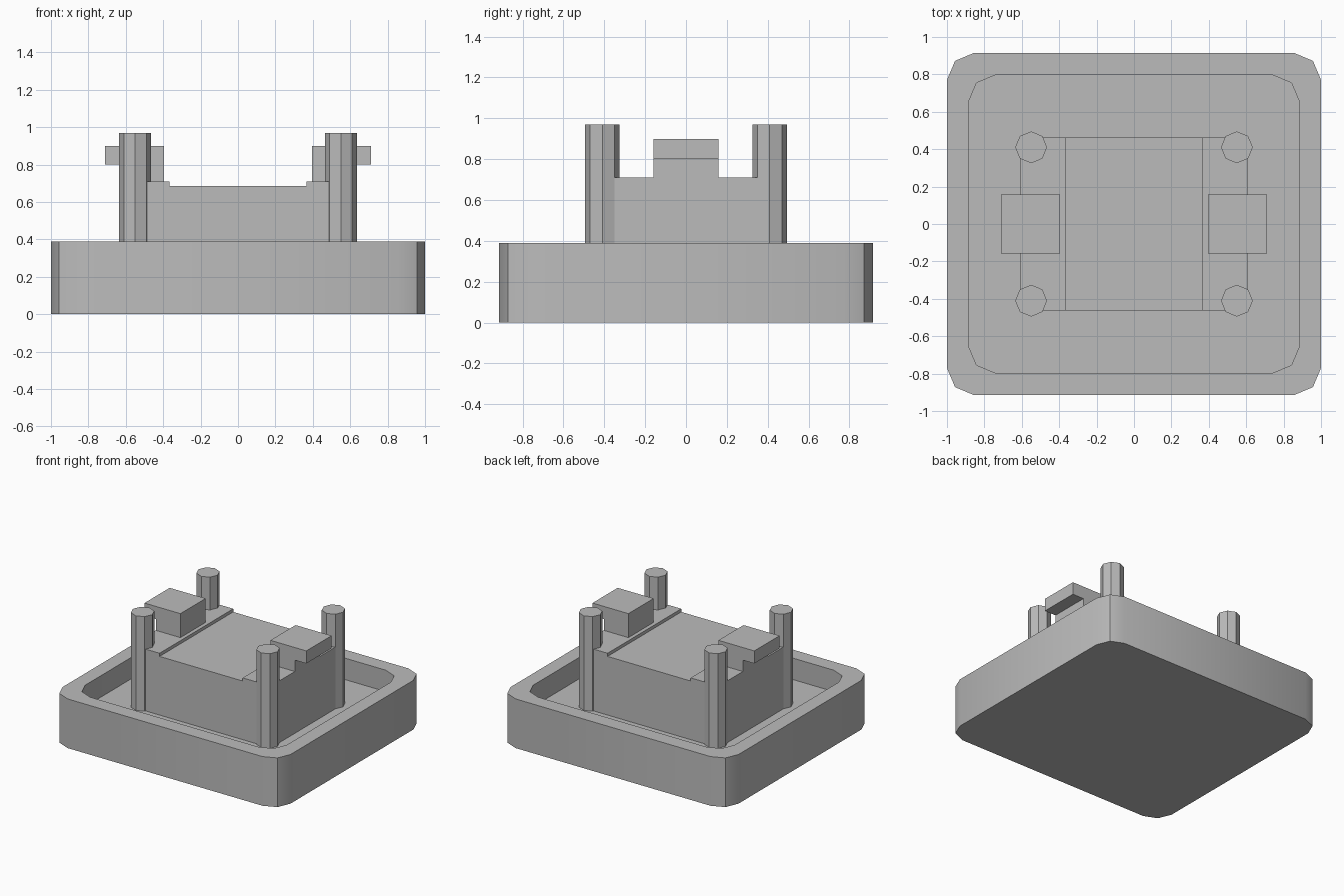
import bpy
import bmesh
import math

cube = bpy.data.objects.get("Cube")
if cube:
    bpy.data.objects.remove(cube, do_unlink=True)

grey = bpy.data.materials.new("plain grey")
grey.use_nodes = True
GREY = (0.5, 0.5, 0.5, 1)
grey.diffuse_color = GREY
grey.node_tree.nodes["Principled BSDF"].inputs["Base Color"].default_value = GREY

FLOOR, RIM = 0.22, 0.39


def finish(name, bm):
    bmesh.ops.recalc_face_normals(bm, faces=bm.faces)
    mesh = bpy.data.meshes.new(name)
    bm.to_mesh(mesh)
    bm.free()
    mesh.materials.append(grey)
    obj = bpy.data.objects.new(name, mesh)
    bpy.context.collection.objects.link(obj)
    return obj


def rounded_ring(bm, hx, hy, z):
    """Rectangle whose corners are rounded with two segments."""
    corner = [(hx, hy - 0.145), (hx - 0.043, hy - 0.043), (hx - 0.145, hy)]
    points = []
    for sx, sy in ((1, 1), (-1, 1), (-1, -1), (1, -1)):
        part = corner if sx * sy > 0 else corner[::-1]
        points += [(sx * x, sy * y) for x, y in part]
    return [bm.verts.new((x, y, z)) for x, y in points]


def extruded_profile(name, profile, half_y):
    """Extrude an x-z outline along y."""
    bm = bmesh.new()
    face = bm.faces.new([bm.verts.new((x, -half_y, z)) for x, z in profile])
    out = bmesh.ops.extrude_face_region(bm, geom=[face])["geom"]
    verts = [v for v in out if isinstance(v, bmesh.types.BMVert)]
    bmesh.ops.translate(bm, verts=verts, vec=(0, 2 * half_y, 0))
    return finish(name, bm)


# Tray: outer wall, flat rim, inner wall and sunken floor
bm = bmesh.new()
rings = [rounded_ring(bm, 1, 0.915, 0), rounded_ring(bm, 1, 0.915, RIM),
         rounded_ring(bm, 0.885, 0.797, RIM), rounded_ring(bm, 0.885, 0.797, FLOOR)]
for low, high in zip(rings, rings[1:]):
    for i in range(len(low)):
        j = (i + 1) % len(low)
        bm.faces.new((low[i], low[j], high[j], high[i]))
bm.faces.new(rings[0])
bm.faces.new(rings[-1])
tray = finish("tray", bm)
bpy.context.view_layer.objects.active = tray
tray.select_set(True)
bpy.ops.object.shade_smooth_by_angle(angle=math.radians(30))

# Central block with a shallow channel along its top
half = [(0.61, FLOOR), (0.61, 0.71), (0.365, 0.71), (0.365, 0.685)]
extruded_profile("centre_block", half + [(-x, z) for x, z in reversed(half)], 0.462)

# Overhanging catches on the two raised edges
for side, s in (("left", 1), ("right", -1)):
    outline = [(0.395, 0.71), (0.61, 0.71), (0.61, 0.8),
               (0.71, 0.8), (0.71, 0.9), (0.395, 0.9)]
    extruded_profile(side + "_catch", [(s * x, z) for x, z in outline], 0.158)

# Eight-sided corner posts
for side, sx in (("left", 1), ("right", -1)):
    for end, sy in (("front", -1), ("back", 1)):
        bm = bmesh.new()
        bmesh.ops.create_cone(bm, cap_ends=True, segments=8, radius1=0.085,
                              radius2=0.085, depth=0.97 - FLOOR)
        bmesh.ops.translate(bm, verts=bm.verts,
                            vec=(sx * 0.55, sy * 0.41, (0.97 + FLOOR) / 2))
        finish(f"{end}_{side}_post", bm)
